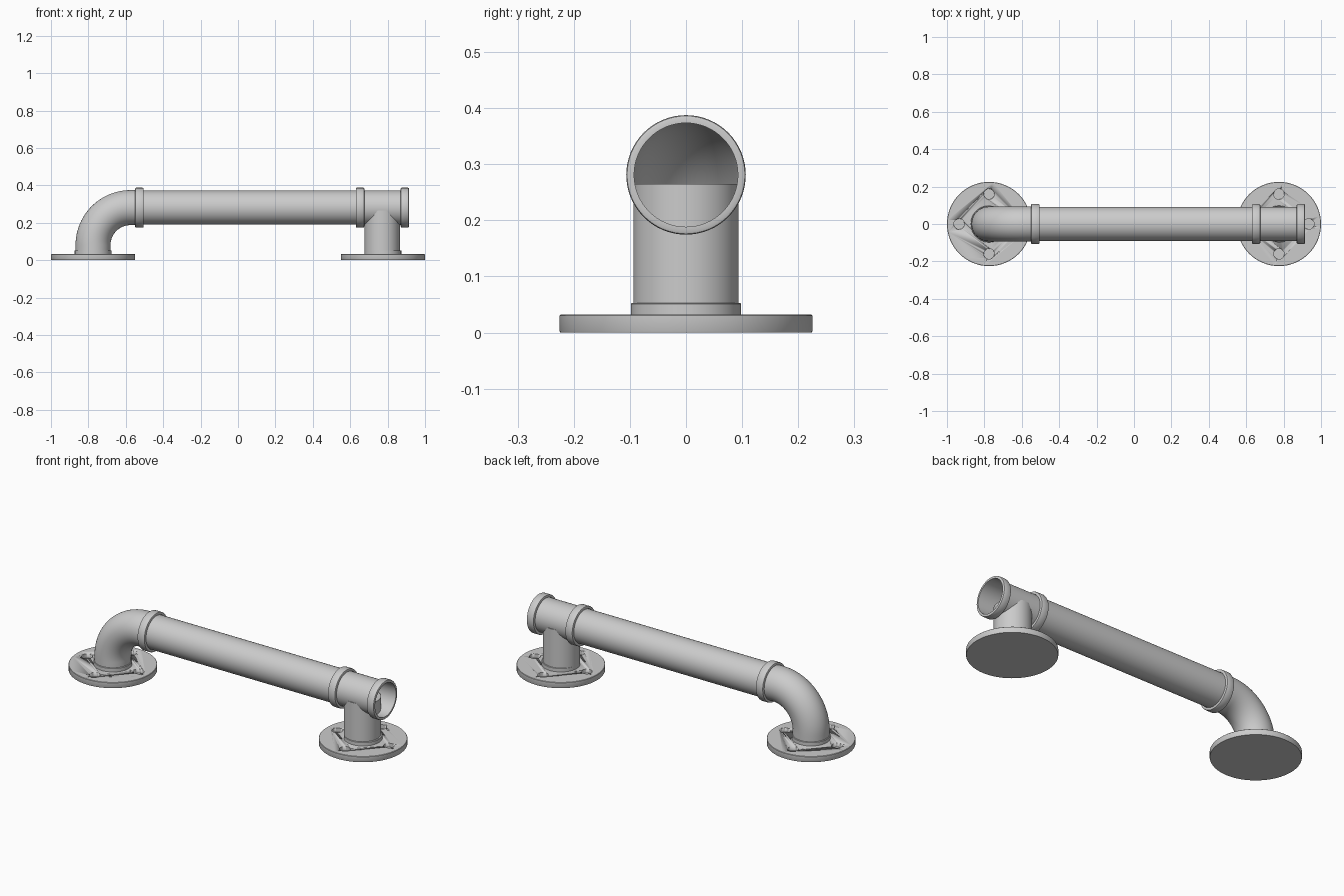
import bpy, bmesh
from math import sin, cos, pi, radians
from mathutils import Vector, Matrix

if "Cube" in bpy.data.objects:
    bpy.data.objects.remove(bpy.data.objects["Cube"])

SEG = 64
AXIS_Z = 0.281      # height of the horizontal pipe
FOOT_X = 0.775      # flange centre


def finish(name, bm):
    bmesh.ops.recalc_face_normals(bm, faces=bm.faces)
    me = bpy.data.meshes.new(name)
    bm.to_mesh(me)
    bm.free()
    ob = bpy.data.objects.new(name, me)
    bpy.context.collection.objects.link(ob)
    bpy.ops.object.select_all(action='DESELECT')
    ob.select_set(True)
    bpy.context.view_layer.objects.active = ob
    bpy.ops.object.shade_smooth_by_angle(angle=radians(35))
    return ob


def skin(name, frames, closed=False, cap_start=False, cap_end=False):
    """Join circles given as (centre, u, v, radius)."""
    bm = bmesh.new()
    rings = []
    for c, u, v, r in frames:
        rings.append([bm.verts.new(Vector(c) + r * (cos(2 * pi * i / SEG) * Vector(u)
                      + sin(2 * pi * i / SEG) * Vector(v))) for i in range(SEG)])
    pairs = list(zip(rings, rings[1:]))
    if closed:
        pairs.append((rings[-1], rings[0]))
    for a, b in pairs:
        for i in range(SEG):
            j = (i + 1) % SEG
            bm.faces.new((a[i], a[j], b[j], b[i]))
    if cap_start:
        bm.faces.new(rings[0])
    if cap_end:
        bm.faces.new(rings[-1])
    return finish(name, bm)


def along_x(name, profile, **kw):
    return skin(name, [((x, 0, AXIS_Z), (0, 1, 0), (0, 0, 1), r) for x, r in profile], **kw)


def along_z(name, x, profile, **kw):
    return skin(name, [((x, 0, z), (1, 0, 0), (0, 1, 0), r) for z, r in profile], **kw)


# Flanges with four blind screw holes, and the collar above each
for side, s in (("left", -1), ("right", 1)):
    x = s * FOOT_X
    flange = along_z(side + "_flange", x,
                     [(0, 0.224), (0.002, 0.225), (0.030, 0.225), (0.032, 0.223)],
                     cap_start=True, cap_end=True)
    bm = bmesh.new()
    for k in range(4):
        a = k * pi / 2
        bmesh.ops.create_cone(bm, cap_ends=True, segments=32, radius1=0.028, radius2=0.028,
                              depth=0.05, matrix=Matrix.Translation(
                                  (x + 0.16 * cos(a), 0.16 * sin(a), 0.035)))
    cutter = finish(side + "_hole_cutter", bm)
    cutter.hide_render = True
    mod = flange.modifiers.new("holes", 'BOOLEAN')
    mod.object = cutter
    mod.operation = 'DIFFERENCE'
    mod.solver = 'EXACT'
    bpy.context.view_layer.objects.active = flange
    bpy.ops.object.modifier_move_to_index(modifier=mod.name, index=0)
    bpy.ops.object.modifier_apply(modifier=mod.name)
    bpy.data.objects.remove(cutter)
    along_z(side + "_collar", x, [(0.030, 0.098), (0.051, 0.098), (0.053, 0.096), (0.053, 0.088)])

# Elbow: short riser, quarter bend, then a short run into the sleeve
R, r = 0.20, 0.0935
z0 = AXIS_Z - R
frames = [((-FOOT_X, 0, 0.034), (1, 0, 0), (0, 1, 0), r)]
for i in range(25):
    a = i / 24 * pi / 2
    frames.append(((-FOOT_X + R - R * cos(a), 0, z0 + R * sin(a)),
                   (cos(a), 0, -sin(a)), (0, 1, 0), r))
frames.append(((-0.535, 0, AXIS_Z), (0, 0, -1), (0, 1, 0), r))
skin("elbow", frames)

# Long pipe and the open tee body
along_x("main_pipe", [(-0.545, 0.0915), (0.655, 0.0915)])
along_x("tee_body", [(0.65, 0.092), (0.895, 0.092)])
along_z("tee_leg", FOOT_X - 0.004, [(0.034, 0.094), (0.265, 0.094)], cap_end=True)


# Raised sleeves, softly rounded at both rims
def sleeve(name, x0, x1):
    b, ro, ri = 0.005, 0.1065, 0.0925
    along_x(name, [(x0, ri), (x0, ro - b), (x0 + b * 0.3, ro - b * 0.3), (x0 + b, ro),
                   (x1 - b, ro), (x1 - b * 0.3, ro - b * 0.3), (x1, ro - b), (x1, ri)],
            closed=True)


sleeve("elbow_sleeve", -0.55, -0.505)
sleeve("tee_inner_sleeve", 0.63, 0.675)
sleeve("tee_end_sleeve", 0.87, 0.914)
